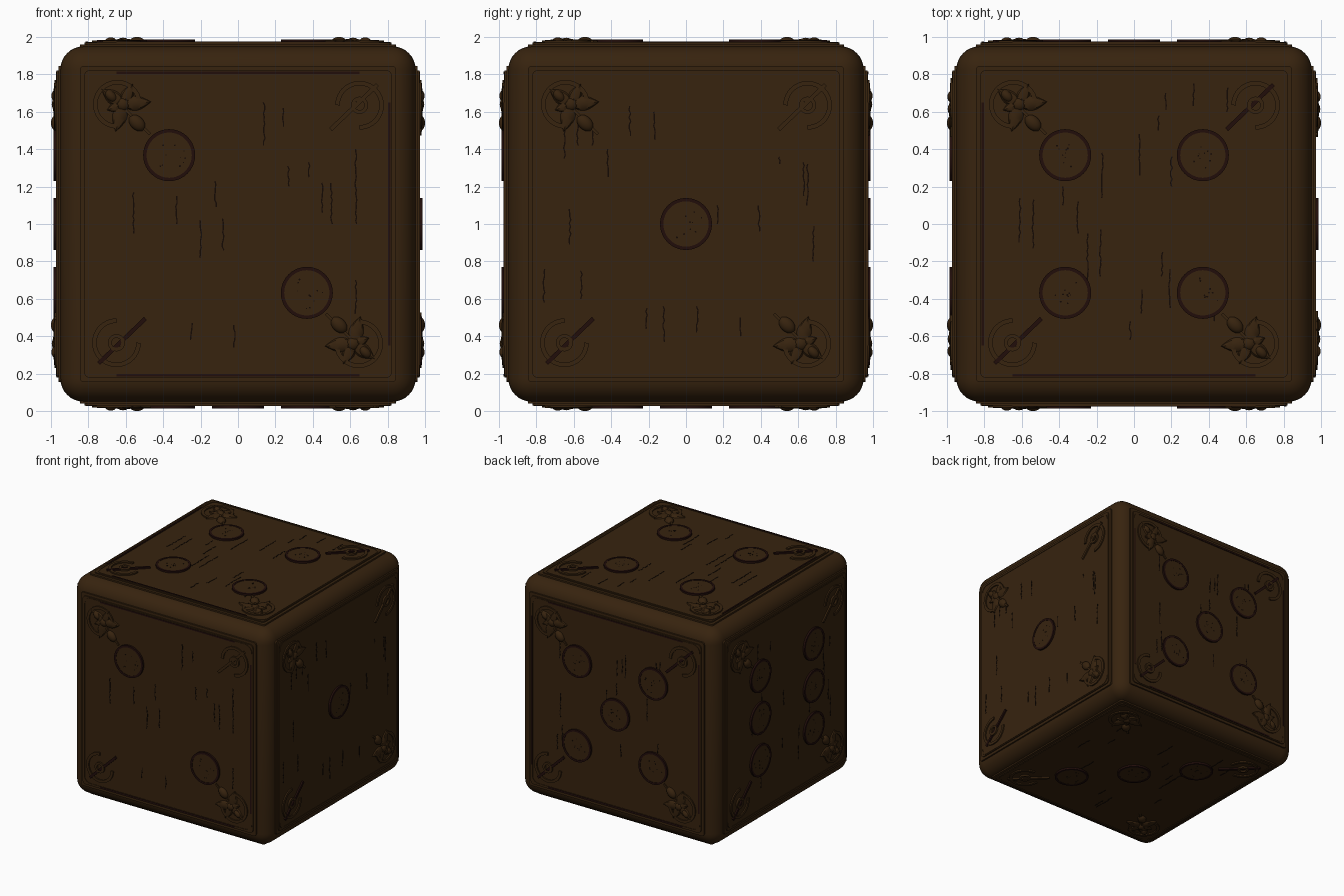
import bpy, bmesh, math, random
from mathutils import Matrix, Vector

if "Cube" in bpy.data.objects:
    bpy.data.objects.remove(bpy.data.objects["Cube"])

random.seed(4)

def material(name, rgb):
    m = bpy.data.materials.new(name)
    m.diffuse_color = (*rgb, 1)
    m.use_nodes = True
    m.node_tree.nodes["Principled BSDF"].inputs["Base Color"].default_value = m.diffuse_color
    return m

WOOD = material("brown wood", (0.038, 0.0168, 0.0045))
INLAY = material("dark red inlay", (0.015, 0.004, 0.003))
CRACK = material("crack black", (0.007, 0.003, 0.0012))

def finish(bm, name, mat, smooth=True):
    bmesh.ops.recalc_face_normals(bm, faces=bm.faces)
    me = bpy.data.meshes.new(name)
    bm.to_mesh(me)
    bm.free()
    ob = bpy.data.objects.new(name, me)
    bpy.context.collection.objects.link(ob)
    me.materials.append(mat)
    if smooth:
        bpy.ops.object.select_all(action='DESELECT')
        ob.select_set(True)
        bpy.context.view_layer.objects.active = ob
        bpy.ops.object.shade_smooth_by_angle(angle=math.radians(35))
    return ob

# ---- shape helpers in face space: u right, v up, w outward
def arc(cu, cv, r, a0=0, a1=360, n=32):
    full = a1 - a0 == 360
    k = n if full else n + 1
    return [(cu + r * math.cos(math.radians(a0 + (a1 - a0) * i / n)),
             cv + r * math.sin(math.radians(a0 + (a1 - a0) * i / n))) for i in range(k)]

def rounded_square(h, r):
    pts = []
    for k, (sx, sy) in enumerate([(1, 1), (-1, 1), (-1, -1), (1, -1)]):
        pts += arc(sx * (h - r), sy * (h - r), r, 90 * k, 90 * k + 90, 5)
    return pts

def prism(bm, M, pts, w0, w1):
    lo = [bm.verts.new(M @ Vector((u, v, w0))) for u, v in pts]
    hi = [bm.verts.new(M @ Vector((u, v, w1))) for u, v in pts]
    bm.faces.new(hi)
    bm.faces.new(lo[::-1])
    for i in range(len(pts)):
        j = (i + 1) % len(pts)
        bm.faces.new((lo[i], lo[j], hi[j], hi[i]))

def ribbon(bm, M, pts, width, w0, w1, closed=False):
    n = len(pts)
    rows = []
    for i, (u, v) in enumerate(pts):
        a = pts[(i - 1) % n] if closed else pts[max(i - 1, 0)]
        b = pts[(i + 1) % n] if closed else pts[min(i + 1, n - 1)]
        t = Vector((b[0] - a[0], b[1] - a[1])).normalized() * width / 2
        rows.append([bm.verts.new(M @ Vector(p)) for p in (
            (u - t.y, v + t.x, w0), (u - t.y, v + t.x, w1), (u + t.y, v - t.x, w1), (u + t.y, v - t.x, w0))])
    for i in range(n if closed else n - 1):
        p, q = rows[i], rows[(i + 1) % n]
        for k in range(4):
            bm.faces.new((p[k], p[(k + 1) % 4], q[(k + 1) % 4], q[k]))
    if not closed:
        bm.faces.new(rows[0])
        bm.faces.new(rows[-1][::-1])

def bud(bm, M, u, v, w, ru, rv, rw, ang):
    mat = M @ Matrix.Translation((u, v, w)) @ Matrix.Rotation(math.radians(ang), 4, 'Z') @ Matrix.Diagonal((ru, rv, rw, 1))
    bmesh.ops.create_uvsphere(bm, u_segments=16, v_segments=10, radius=1, matrix=mat)

def leaf(bm, M, u, v, ang, length, width):
    # pointed leaf with a raised midrib
    c, s = math.cos(math.radians(ang)), math.sin(math.radians(ang))
    at = lambda x, y, w: M @ Vector((u + x * c - y * s, v + x * s + y * c, w))
    prev = None
    for i in range(9):
        t = i / 8
        y = width / 2 * abs(math.sin(math.pi * t ** 0.8)) + 0.001
        row = [bm.verts.new(at(t * length, k * y, w)) for k, w in
               ((-1, T - 0.004), (-0.7, T + 0.01), (0, T + 0.019 - 0.005 * t), (0.7, T + 0.01), (1, T - 0.004))]
        if prev:
            for k in range(4):
                bm.faces.new((prev[k], row[k], row[k + 1], prev[k + 1]))
        prev = row

# ---- face layout
T = 0.97   # panel surface distance from the centre
P = 0.368
FRONT_CRACKS = [(.14, .65, .42), (.24, .62, .52), (.27, .31, .2), (.38, .33, .25), (.63, .4, 0), (.45, .22, .06),
    (.5, .22, 0), (-.12, .23, .09), (-.33, .15, 0), (-.56, .17, -.05), (-.2, .02, -.18), (-.08, .03, -.14),
    (-.25, -.53, -.62), (-.02, -.54, -.66), (.63, -.3, -.48)]
RIGHT_CRACKS = [(-.3, .63, .47), (-.17, .6, .45), (-.65, .5, .35), (-.58, .54, .42), (-.42, .4, .25), (-.5, .52, .42),
    (.17, .1, 0), (.39, .1, -.04), (.5, .36, .32), (.63, .33, .15), (.65, .32, .1), (.68, -.01, -.2),
    (-.62, .08, -.11), (-.76, -.24, -.42), (-.56, -.25, -.4), (-.21, -.45, -.56), (-.12, -.44, -.63),
    (.06, -.44, -.58), (.29, -.5, -.6)]
TOP_CRACKS = [(.17, .7, .61), (.32, .75, .63), (.5, .73, .6), (.13, .58, .5), (.03, .48, .26), (-.17, .38, .14),
    (-.38, .2, .1), (.2, .36, .2), (-.61, .14, -.1), (-.54, .13, -.13), (-.3, .12, -.05), (-.25, -.05, -.3),
    (-.18, -.03, -.28), (.15, -.15, -.28), (.19, -.24, -.45), (.43, -.4, -.52), (.04, -.35, -.48), (-.02, -.52, -.62)]

def random_cracks():
    out = []
    for _ in range(16):
        v = random.uniform(-.5, .65)
        out.append((random.uniform(-.65, .65), v, v - random.uniform(.08, .22)))
    return out

A, B, C, D, O = (-P, P), (P, P), (-P, -P), (P, -P), (0, 0)
# name, u axis, v axis, pips, cracks, dark trim sides (quarter turns), dark upper right stick
FACES = [
    ("front", (1, 0, 0), (0, 0, 1), [A, D], FRONT_CRACKS, (0, 1, 3), False),
    ("right", (0, 1, 0), (0, 0, 1), [O], RIGHT_CRACKS, (), False),
    ("top", (1, 0, 0), (0, 1, 0), [A, B, C, D], TOP_CRACKS, (2, 3), True),
    ("back", (-1, 0, 0), (0, 0, 1), [A, B, C, D, O], random_cracks(), (0, 1, 2, 3), True),
    ("left", (0, -1, 0), (0, 0, 1), [A, B, C, D, (-P, 0), (P, 0)], random_cracks(), (), False),
    ("bottom", (1, 0, 0), (0, -1, 0), [B, O, C], random_cracks(), (), False),
]

# rounded body
bm = bmesh.new()
bmesh.ops.create_cube(bm, size=1.9, matrix=Matrix.Translation((0, 0, 1)))
bmesh.ops.bevel(bm, geom=bm.edges[:], offset=0.125, segments=8, profile=0.5, affect='EDGES')
finish(bm, "die_body", WOOD)

for name, u, v, pips, cracks, dark_sides, dark_stick in FACES:
    u, v = Vector(u), Vector(v)
    n = u.cross(v)
    M = Matrix.Translation((0, 0, 1)) @ Matrix((u, v, n)).transposed().to_4x4()
    panel, trim, inlay, crack, flower, pip = [bmesh.new() for _ in range(6)]

    # stepped panel
    prism(panel, M, rounded_square(0.845, 0.02), 0.93, 0.961)
    prism(panel, M, rounded_square(0.822, 0.03), 0.93, T)

    # border lines
    ribbon(trim, M, rounded_square(0.808, 0.06), 0.014, T - 0.01, T + 0.004, True)
    for k in dark_sides:
        R = M @ Matrix.Rotation(math.pi / 2 * k, 4, 'Z')
        ribbon(inlay, R, [(0.808, -0.65), (0.808, 0.65)], 0.013, T - 0.01, T + 0.007)

    # pips with dark rim and speckles
    for pu, pv in pips:
        prism(pip, M, arc(pu, pv, 0.125), T - 0.01, T + 0.013)
        ribbon(inlay, M, arc(pu, pv, 0.13, n=40), 0.018, T - 0.01, T + 0.016, True)
        for _ in range(10):
            a, r = random.uniform(0, math.tau), random.uniform(0.01, 0.09)
            dot = arc(pu + r * math.cos(a), pv + r * math.sin(a), random.uniform(0.003, 0.006), n=6)
            prism(crack, M, dot, T + 0.01, T + 0.0145)

    # wood cracks
    for cu, v0, v1 in cracks:
        k = max(4, int((v0 - v1) / 0.018))
        pts = [(cu + random.uniform(-.005, .005), v0 + (v1 - v0) * i / k) for i in range(k + 1)]
        ribbon(crack, M, pts, 0.007, T - 0.005, T + 0.002)

    # corner ornaments: opposite corners repeat by half turn
    for turn in (0, 1):
        R = M @ Matrix.Rotation(math.pi * turn, 4, 'Z')
        # open ring with a diagonal stick (upper right, then lower left)
        cu, cv = 0.65, 0.635
        ribbon(trim, R, arc(cu, cv, 0.118, -90, 180), 0.024, T - 0.01, T + 0.011)
        ribbon(trim, R, arc(cu, cv, 0.036, n=24), 0.02, T - 0.01, T + 0.015, True)
        ribbon(inlay if (turn or dark_stick) else trim, R,
               [(cu - 0.155, cv - 0.13), (cu + 0.095, cv + 0.11)], 0.022, T - 0.01, T + 0.013)
        # open ring with a flower sprig (upper left, then lower right)
        cu, cv = -0.645, 0.64
        ribbon(trim, R, arc(cu, cv, 0.118, 0, 270), 0.024, T - 0.01, T + 0.011)
        ribbon(trim, R, [(-0.62, 0.63), (-0.47, 0.48)], 0.016, T - 0.01, T + 0.01)
        for ang, ln, wd in ((5, .15, .085), (65, .12, .07), (145, .14, .08), (255, .15, .085), (200, .09, .06)):
            leaf(flower, R, cu + 0.03, cv, ang, ln, wd)
        bud(flower, R, cu + 0.03, cv, T, 0.036, 0.036, 0.026, 0)
        bud(flower, R, -0.68, 0.685, T, 0.04, 0.026, 0.028, 135)
        bud(flower, R, -0.54, 0.54, T, 0.052, 0.036, 0.03, -45)

    finish(panel, name + "_panel", WOOD)
    finish(trim, name + "_trim", WOOD)
    finish(inlay, name + "_dark_inlay", INLAY)
    finish(crack, name + "_cracks", CRACK, False)
    finish(flower, name + "_flowers", WOOD)
    finish(pip, name + "_pips", WOOD)
